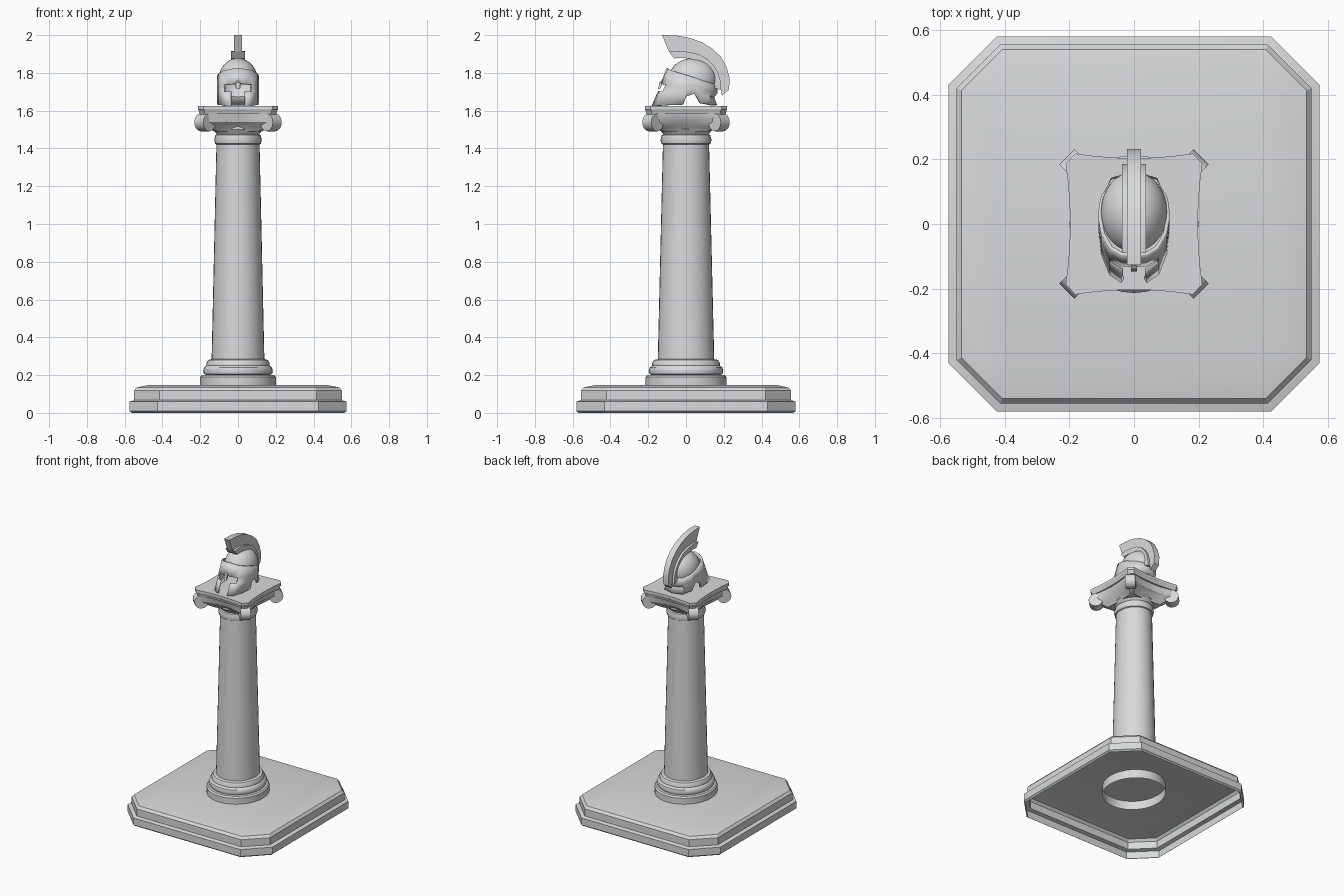
import bpy, bmesh
from math import sin, cos, pi, radians
from mathutils import Vector, Matrix

default = bpy.data.objects.get("Cube")
if default:
    bpy.data.objects.remove(default, do_unlink=True)

stone = bpy.data.materials.new("pale_stone")
stone.use_nodes = True
colour = (0.68, 0.70, 0.71, 1)
stone.diffuse_color = colour
stone.node_tree.nodes["Principled BSDF"].inputs["Base Color"].default_value = colour


def finish(name, bm, angle=35):
    """Turn a bmesh into a shaded object with the stone material."""
    bmesh.ops.recalc_face_normals(bm, faces=bm.faces)
    mesh = bpy.data.meshes.new(name)
    bm.to_mesh(mesh)
    bm.free()
    mesh.materials.append(stone)
    obj = bpy.data.objects.new(name, mesh)
    bpy.context.collection.objects.link(obj)
    bpy.ops.object.select_all(action="DESELECT")
    obj.select_set(True)
    bpy.context.view_layer.objects.active = obj
    bpy.ops.object.shade_smooth_by_angle(angle=radians(angle))
    return obj


def loft(name, rings, cap_bottom=False, cap_top=False, angle=35):
    """Skin a stack of closed rings that share one point count."""
    bm = bmesh.new()
    loops = [[bm.verts.new(p) for p in ring] for ring in rings]
    for low, high in zip(loops, loops[1:]):
        for i in range(len(low)):
            j = (i + 1) % len(low)
            bm.faces.new((low[i], low[j], high[j], high[i]))
    if cap_bottom:
        bm.faces.new(loops[0][::-1])
    if cap_top:
        bm.faces.new(loops[-1])
    return finish(name, bm, angle)


def octagon(half, z, chamfer=0.15):
    """Square with cut corners, a touch deeper than wide."""
    corners = []
    for sx, sy in ((1, 1), (-1, 1), (-1, -1), (1, -1)):
        a = (sx * half, sy * (half + 0.006 - chamfer), z)
        b = (sx * (half - chamfer), sy * (half + 0.006), z)
        corners += [a, b] if sx * sy > 0 else [b, a]
    return corners


def circle(radius, z, count=32):
    return [(radius * cos(2 * pi * i / count),
             radius * 1.07 * sin(2 * pi * i / count), z) for i in range(count)]


def lathe(name, profile, **options):
    return loft(name, [circle(r, z) for r, z in profile], **options)


# Base: hollow stepped slab, open below
base_profile = [(0.563, 0), (0.575, 0.01), (0.575, 0.06), (0.55, 0.067),
                (0.55, 0.118), (0.535, 0.135), (0.475, 0.147)]
loft("base_slab", [octagon(h, z, 0.15 - (0.575 - h) * 0.6)
                   for h, z in base_profile], cap_top=True, angle=25)

# Column: plinth tube reaching into the base, moulded foot, shaft and collar
lathe("plinth", [(0.2, 0.085), (0.2, 0.19), (0.192, 0.2), (0.15, 0.2)])
lathe("column_foot", [(0.165, 0.2), (0.18, 0.205), (0.185, 0.222), (0.18, 0.24),
                      (0.168, 0.25), (0.168, 0.262), (0.158, 0.28), (0.138, 0.285)])
lathe("column_shaft", [(0.14, 0.27), (0.114, 1.43)])
lathe("column_collar", [(0.112, 1.42), (0.121, 1.425), (0.126, 1.445),
                        (0.12, 1.47), (0.112, 1.475), (0.13, 1.5), (0.13, 1.56)])


# Capital: concave-sided block and top slab with a scroll at each corner
def concave(scale, z, dip, steps=7):
    ring = []
    for k in range(4):
        turn = Matrix.Rotation(k * pi / 2, 4, "Z")
        for i in range(steps):
            t = 2 * i / (steps - 1) - 1
            bow = dip * (1 - t * t)
            point = turn @ Vector((0.212 - bow, 0.182 * t, 0))
            ring.append((point.x * scale, point.y * scale * 1.03, z))
    return ring


loft("capital_body", [concave(0.6, 1.49, 0.01), concave(0.78, 1.515, 0.04),
                      concave(0.93, 1.54, 0.035), concave(0.95, 1.585, 0.025)],
     True, True)
loft("capital_slab", [concave(0.96, 1.583, 0.015), concave(0.98, 1.6, 0.015),
                      concave(1, 1.607, 0.014), concave(1, 1.625, 0.014)],
     True, True, angle=25)

for front in (-1, 1):
    for side in (-1, 1):
        bm = bmesh.new()
        bmesh.ops.create_cone(bm, cap_ends=True, segments=16, radius1=0.047,
                              radius2=0.047, depth=0.066)
        outward = Vector((side, front, 0)).normalized()
        across = Vector((-outward.y, outward.x, 0))
        frame = Matrix((outward, Vector((0, 0, -1)), across)).transposed().to_4x4()
        place = Matrix.Translation(outward * 0.247 + Vector((0, 0, 1.538)))
        bmesh.ops.transform(bm, matrix=place @ frame, verts=bm.verts)
        depth_name = "front" if front < 0 else "back"
        side_name = "left" if side > 0 else "right"
        finish(f"{depth_name}_{side_name}_scroll", bm)

# Helmet dome: ellipsoid trimmed along the sloping brow line
bm = bmesh.new()
bmesh.ops.create_uvsphere(bm, u_segments=32, v_segments=20, radius=1)
shape = Matrix.Translation((0, 0.035, 1.765)) @ Matrix.Diagonal((0.103, 0.128, 0.113, 1))
bmesh.ops.transform(bm, matrix=shape, verts=bm.verts)
bmesh.ops.bisect_plane(bm, geom=bm.verts[:] + bm.edges[:] + bm.faces[:],
                       plane_co=(0, 0.035, 1.765), plane_no=(0, 0.3, 1),
                       clear_inner=True)
finish("helmet_dome", bm, 60)

# Helmet mask: columns of (lower point, upper point) from brow centre to nape
columns = [
    ((0, -0.18, 1.625), (0, -0.1, 1.825)),
    ((0.038, -0.18, 1.625), (0.04, -0.095, 1.82)),
    ((0.075, -0.155, 1.627), (0.075, -0.075, 1.812)),
    ((0.1, -0.09, 1.63), (0.1, -0.03, 1.798)),
    ((0.108, -0.015, 1.632), (0.108, 0.015, 1.785)),
    ((0.108, 0, 1.675), (0.108, 0.03, 1.78)),
    ((0.106, 0.045, 1.69), (0.106, 0.06, 1.77)),
    ((0.1, 0.075, 1.64), (0.1, 0.085, 1.76)),
    ((0.07, 0.14, 1.63), (0.07, 0.135, 1.745)),
    ((0, 0.162, 1.63), (0, 0.166, 1.735)),
]
bm = bmesh.new()
grid = []
for low, high in columns:
    points = [Vector(low).lerp(Vector(high), t) for t in (0, 0.4, 0.6, 1)]
    if low[1] > 0.1:
        points[1].y *= 0.9
    grid.append([bm.verts.new(p) for p in points])
for i in range(len(grid) - 1):
    # The face gap and the eye slit stay open
    rows = {0: [2], 1: [0, 2]}.get(i, [0, 1, 2])
    for r in rows:
        a, b = grid[i], grid[i + 1]
        bm.faces.new((a[r], b[r], b[r + 1], a[r + 1]))
bmesh.ops.delete(bm, geom=[v for v in bm.verts if not v.link_faces], context="VERTS")
mirrored = bmesh.ops.duplicate(bm, geom=bm.verts[:] + bm.edges[:] + bm.faces[:])["geom"]
for v in mirrored:
    if isinstance(v, bmesh.types.BMVert):
        v.co.x *= -1
bmesh.ops.remove_doubles(bm, verts=bm.verts, dist=0.0005)
mask = finish("helmet_mask", bm, 40)
thickness = mask.modifiers.new("thickness", "SOLIDIFY")
thickness.thickness = 0.012
thickness.offset = -0.6


# Upright plates in the y-z plane
def plate(name, outline, half_width):
    bm = bmesh.new()
    face = bm.faces.new([bm.verts.new((-half_width, y, z)) for y, z in outline])
    extruded = bmesh.ops.extrude_face_region(bm, geom=[face])["geom"]
    for v in extruded:
        if isinstance(v, bmesh.types.BMVert):
            v.co.x = half_width
    finish(name, bm)


plate("nose_guard", [(-0.14, 1.75), (-0.148, 1.715), (-0.138, 1.715), (-0.11, 1.77)], 0.01)

# Crest: tall curved plume on a wider saddle that follows the dome
plume_top = [(-0.127, 2), (-0.05, 1.998), (0.02, 1.985), (0.085, 1.962), (0.14, 1.928),
             (0.185, 1.885), (0.215, 1.83), (0.232, 1.77), (0.227, 1.71), (0.19, 1.68)]
plume_foot = [(-0.09, 1.912), (-0.04, 1.917), (0.02, 1.91), (0.07, 1.898), (0.11, 1.875),
              (0.145, 1.842), (0.168, 1.805), (0.182, 1.76), (0.186, 1.71)]
plate("crest_plume", plume_top + plume_foot[::-1], 0.021)
centre = Vector((0.03, 1.75))
saddle = [tuple(centre + (Vector(p) - centre) * 0.78) for p in plume_foot]
plate("crest_saddle", plume_foot + saddle[::-1], 0.037)
